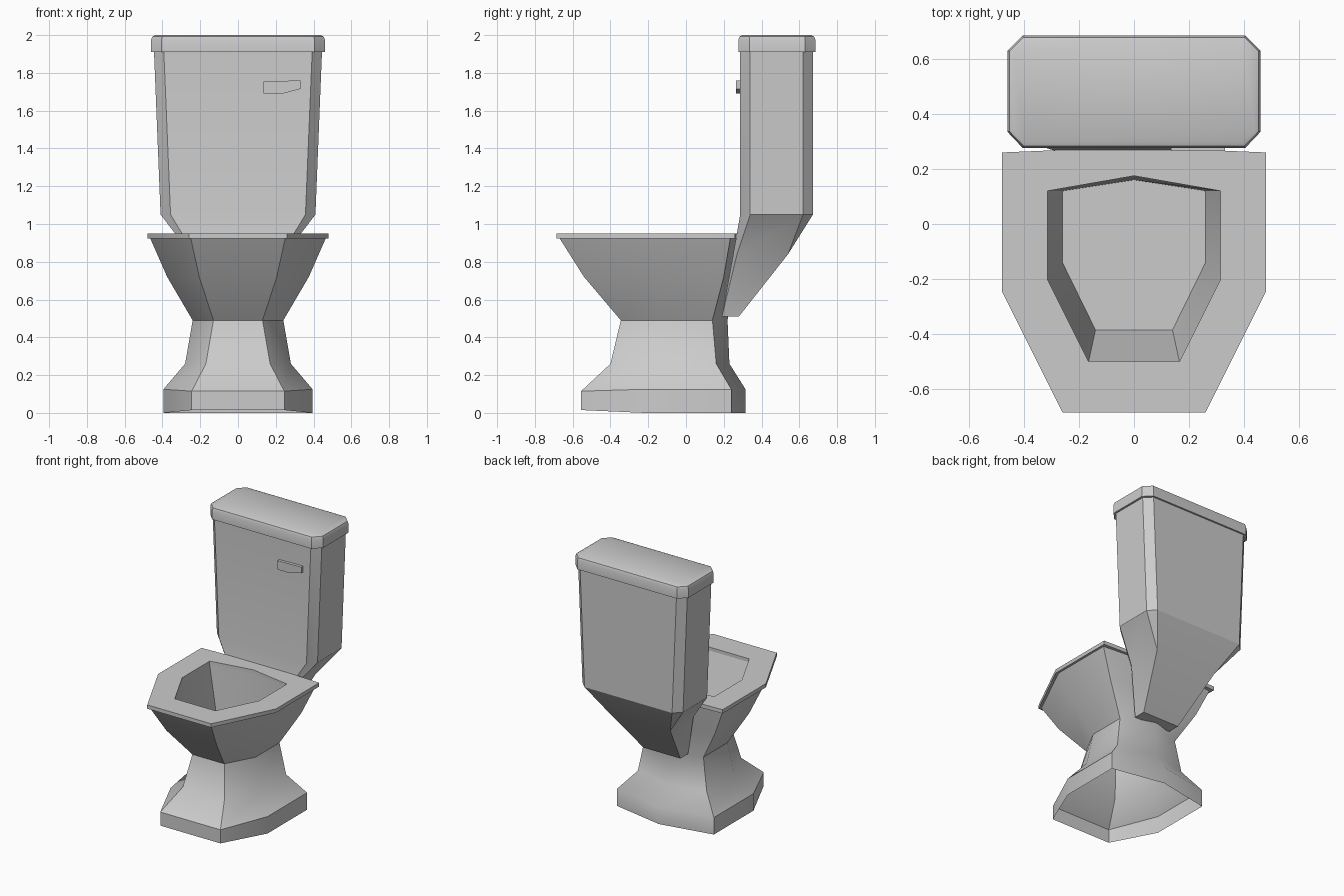
import bpy, bmesh, math

if "Cube" in bpy.data.objects:
    bpy.data.objects.remove(bpy.data.objects["Cube"])

mat = bpy.data.materials.new("porcelain grey")
mat.diffuse_color = (0.6, 0.6, 0.6, 1)
mat.use_nodes = True
mat.node_tree.nodes["Principled BSDF"].inputs["Base Color"].default_value = mat.diffuse_color


def loft(name, rings, cap_start=False, cap_end=False, loop=False, angle=40):
    """Skin a list of equal-length rings into one object."""
    bm = bmesh.new()
    vs = [[bm.verts.new(p) for p in r] for r in rings]
    pairs = list(zip(vs, vs[1:])) + ([(vs[-1], vs[0])] if loop else [])
    for a, b in pairs:
        n = len(a)
        for i in range(n):
            j = (i + 1) % n
            bm.faces.new((a[i], a[j], b[j], b[i]))
    if cap_start:
        bm.faces.new(vs[0][::-1])
    if cap_end:
        bm.faces.new(vs[-1])
    bmesh.ops.remove_doubles(bm, verts=bm.verts, dist=1e-4)
    bmesh.ops.recalc_face_normals(bm, faces=bm.faces)
    me = bpy.data.meshes.new(name)
    bm.to_mesh(me)
    bm.free()
    me.materials.append(mat)
    ob = bpy.data.objects.new(name, me)
    bpy.context.collection.objects.link(ob)
    bpy.ops.object.select_all(action='DESELECT')
    ob.select_set(True)
    bpy.context.view_layer.objects.active = ob
    bpy.ops.object.shade_smooth_by_angle(angle=math.radians(angle))
    return ob


def hept(z, front, side_f, side_b, back_y, zf=None):
    """Seven-sided mirrored outline: front pair, two side pairs, one back point."""
    zf = z if zf is None else zf
    right = [(*front, zf), (*side_f, z), (*side_b, z)]
    left = [(-x, y, h) for x, y, h in reversed(right)]
    return right + [(0, back_y, z)] + left


def octo(z, xf, xs, y0, y1, y2, y3, xb=None):
    """Chamfered rectangle: front edge, side edges, back edge."""
    right = [(xf, y0, z), (xs, y1, z), (xs, y2, z), (xf if xb is None else xb, y3, z)]
    return right + [(-x, y, h) for x, y, h in reversed(right)]


# Bowl and pedestal: outside from the open foot up, over the rim, down inside
loft("bowl_and_pedestal", [
    hept(0.00, (0.245, -0.555), (0.395, -0.22), (0.395, 0.24), 0.315, 0.015),
    hept(0.125, (0.245, -0.555), (0.395, -0.22), (0.395, 0.24), 0.315, 0.115),
    hept(0.26, (0.17, -0.40), (0.28, -0.16), (0.28, 0.16), 0.23),
    hept(0.49, (0.13, -0.345), (0.24, -0.14), (0.24, 0.14), 0.22),
    hept(0.72, (0.205, -0.54), (0.375, -0.20), (0.375, 0.20), 0.25),
    hept(0.925, (0.25, -0.67), (0.465, -0.235), (0.465, 0.235), 0.275),
    hept(0.925, (0.165, -0.50), (0.315, -0.20), (0.315, 0.12), 0.175),
    hept(0.57, (0.14, -0.385), (0.26, -0.14), (0.26, 0.12), 0.16),
], cap_end=True)

# Seat: flat ring
outer = ((0.26, -0.685), (0.48, -0.245), (0.48, 0.26), 0.28)
inner = ((0.165, -0.50), (0.315, -0.20), (0.315, 0.12), 0.175)
loft("seat", [hept(0.922, *outer), hept(0.95, *outer),
              hept(0.95, *inner), hept(0.922, *inner)], loop=True)

# Tank: tapered body whose foot narrows towards the pedestal
loft("tank", [
    octo(0.51, 0.15, 0.15, 0.19, 0.19, 0.28, 0.28),
    octo(0.84, 0.23, 0.25, 0.25, 0.27, 0.54, 0.54, 0.25),
    octo(1.05, 0.357, 0.41, 0.287, 0.34, 0.62, 0.672),
    octo(1.92, 0.393, 0.445, 0.287, 0.34, 0.62, 0.672),
], cap_start=True, cap_end=True, angle=30)

# Tank lid with softened top edge
loft("tank_lid", [
    octo(1.91, 0.405, 0.46, 0.277, 0.335, 0.63, 0.685),
    octo(1.975, 0.405, 0.46, 0.277, 0.335, 0.63, 0.685),
    octo(1.993, 0.402, 0.453, 0.284, 0.337, 0.628, 0.678),
    octo(2.00, 0.392, 0.438, 0.298, 0.342, 0.623, 0.664),
], cap_start=True, cap_end=True)

# Flush handle: flat lever on the tank front
lever = [(0.135, 1.755), (0.135, 1.69), (0.235, 1.69), (0.33, 1.715), (0.33, 1.76)]
loft("flush_handle", [[(x, y, z) for x, z in lever] for y in (0.265, 0.292)],
     cap_start=True, cap_end=True, angle=20)
